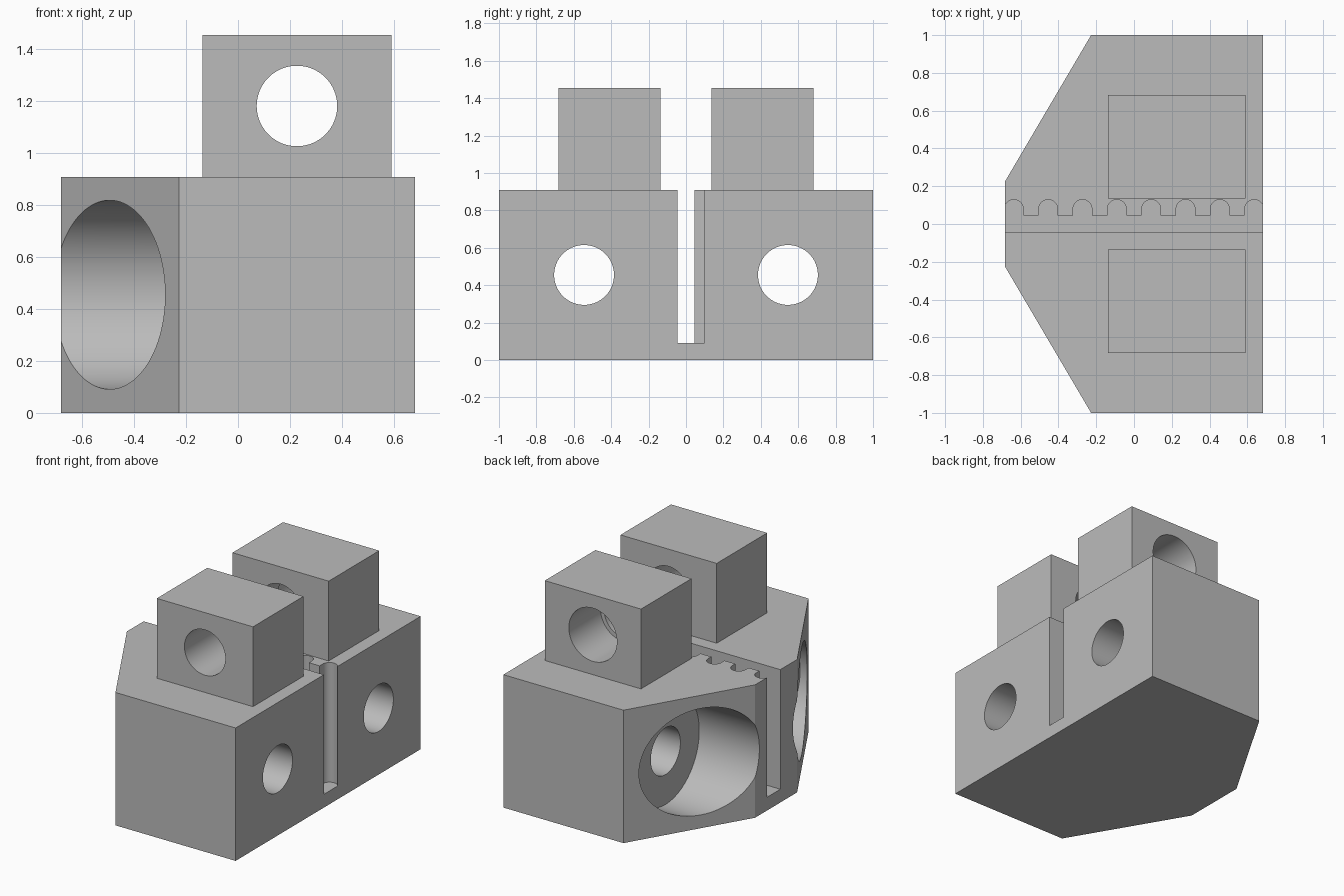
import bpy, bmesh
from math import pi, sin, cos, radians
from mathutils import Matrix

cube = bpy.data.objects.get("Cube")
if cube:
    bpy.data.objects.remove(cube, do_unlink=True)

grey = bpy.data.materials.new("plain grey")
grey.use_nodes = True
grey.diffuse_color = (0.5, 0.5, 0.5, 1)
grey.node_tree.nodes["Principled BSDF"].inputs["Base Color"].default_value = grey.diffuse_color


def make_object(name, bm):
    bmesh.ops.recalc_face_normals(bm, faces=bm.faces)
    mesh = bpy.data.meshes.new(name)
    bm.to_mesh(mesh)
    bm.free()
    mesh.materials.append(grey)
    obj = bpy.data.objects.new(name, mesh)
    bpy.context.collection.objects.link(obj)
    return obj


def prism(name, outline, z0, z1):
    """Extrude a flat outline in x and y from z0 up to z1."""
    bm = bmesh.new()
    face = bm.faces.new([bm.verts.new((x, y, z0)) for x, y in outline])
    top = bmesh.ops.extrude_face_region(bm, geom=[face])["geom"]
    verts = [v for v in top if isinstance(v, bmesh.types.BMVert)]
    bmesh.ops.translate(bm, verts=verts, vec=(0, 0, z1 - z0))
    return make_object(name, bm)


def rod(name, axis, radius, start, end, a, b):
    """Cylinder along x at (y, z) = (a, b), or along y at (x, z) = (a, b)."""
    mid = (start + end) / 2
    if axis == "X":
        place = Matrix.Translation((mid, a, b)) @ Matrix.Rotation(pi / 2, 4, "Y")
    else:
        place = Matrix.Translation((a, mid, b)) @ Matrix.Rotation(pi / 2, 4, "X")
    bm = bmesh.new()
    bmesh.ops.create_cone(bm, cap_ends=True, segments=96, radius1=radius,
                          radius2=radius, depth=end - start, matrix=place)
    return make_object(name, bm)


def carve(target, cutters):
    """Cut the cutters out of the target, remove them and shade the bores."""
    bpy.ops.object.select_all(action="DESELECT")
    bpy.context.view_layer.objects.active = target
    target.select_set(True)
    for cutter in cutters:
        cutter.hide_render = True
        mod = target.modifiers.new("cut", "BOOLEAN")
        mod.operation = "DIFFERENCE"
        mod.solver = "EXACT"
        mod.object = cutter
        bpy.ops.object.modifier_apply(modifier=mod.name)
        bpy.data.objects.remove(cutter, do_unlink=True)
    bpy.ops.object.shade_smooth_by_angle(angle=radians(30))


# Main body with two slanted corners
HALF, TOP = 0.682, 0.909
half_outline = [(-HALF, 0.227), (-0.227, 1), (HALF, 1)]
outline = half_outline + [(x, -y) for x, y in reversed(half_outline)]
body = prism("main_body", outline, 0, TOP)

# Belt slot with a row of round-ended teeth on its back wall
SLOT, ROUND_Y, ROUND_R, PITCH = 0.045, 0.079, 0.05, 0.1818
slot = [(0.8, -SLOT), (-0.8, -SLOT), (-0.8, SLOT)]
for i in range(8):
    cx = (i - 3.5) * PITCH
    slot.append((cx - ROUND_R, SLOT))
    for k in range(25):
        t = pi - pi * k / 24
        slot.append((cx + ROUND_R * cos(t), ROUND_Y + ROUND_R * sin(t)))
    slot.append((cx + ROUND_R, SLOT))
slot.append((0.8, SLOT))
cutters = [prism("slot_cutter", slot, 0.091, 1.2)]

# Bolt holes with wide recesses behind the slanted corners
for side in (-1, 1):
    y = side * 0.545
    cutters.append(rod("bolt_cutter", "X", 0.16, -1, 1, y, 0.455))
    cutters.append(rod("recess_cutter", "X", 0.364, -1, -0.227, y, 0.455))
carve(body, cutters)

# Upper lugs with a shared cross bore, stepped wider at the back
LUG_X, BORE_Z = 0.227, 1.182
for name, y0, y1 in (("front_lug", -0.682, -0.136), ("back_lug", 0.136, 0.682)):
    x0, x1 = LUG_X - 0.364, LUG_X + 0.364
    lug = prism(name, [(x0, y0), (x1, y0), (x1, y1), (x0, y1)], TOP, 1.455)
    cutters = [rod("bore_cutter", "Y", 0.155, y0 - 0.1, y1 + 0.1, LUG_X, BORE_Z)]
    if name == "back_lug":
        cutters.append(rod("step_cutter", "Y", 0.182, 0.34, 0.8, LUG_X, BORE_Z))
    carve(lug, cutters)
